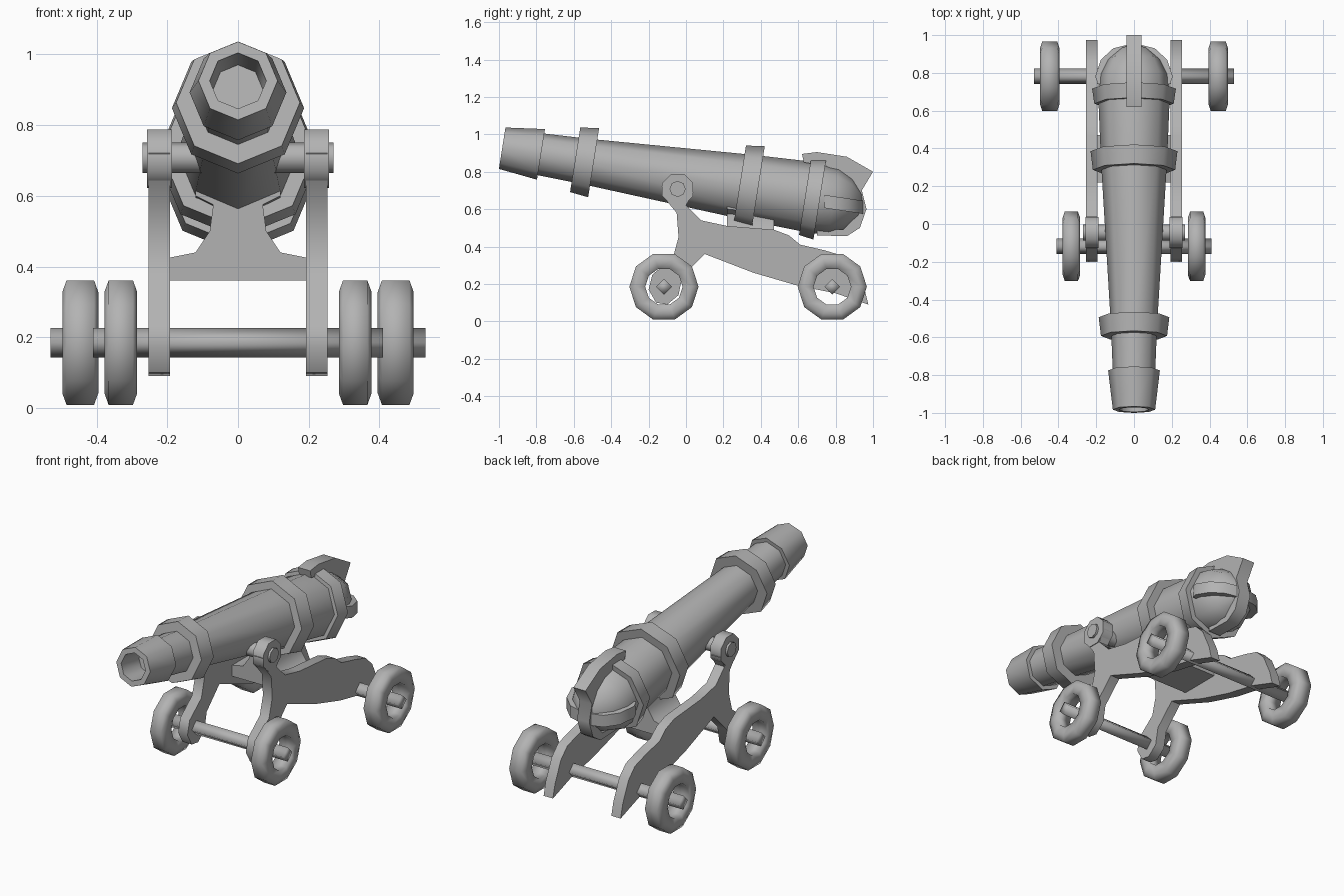
import bpy, bmesh
from math import sin, cos, pi, radians
from mathutils import Vector, Matrix

cube = bpy.data.objects.get("Cube")
if cube:
    bpy.data.objects.remove(cube)

grey = bpy.data.materials.new("iron grey")
grey.use_nodes = True
colour = (0.45, 0.45, 0.45, 1)
grey.diffuse_color = colour
grey.node_tree.nodes["Principled BSDF"].inputs["Base Color"].default_value = colour


def finish(name, bm, angle=60):
    bmesh.ops.recalc_face_normals(bm, faces=bm.faces)
    mesh = bpy.data.meshes.new(name)
    bm.to_mesh(mesh)
    bm.free()
    obj = bpy.data.objects.new(name, mesh)
    bpy.context.collection.objects.link(obj)
    mesh.materials.append(grey)
    bpy.ops.object.select_all(action='DESELECT')
    obj.select_set(True)
    bpy.context.view_layer.objects.active = obj
    bpy.ops.object.shade_smooth_by_angle(angle=radians(angle))
    return obj


def lathe(name, profile, matrix, sides=8, turn=0, closed=False, angle=60):
    """Spin (distance, radius) pairs about local y, then place with matrix."""
    bm = bmesh.new()
    rings = []
    for t, r in profile:
        ring = []
        for i in range(sides):
            a = 2 * pi * (i + turn) / sides
            ring.append(bm.verts.new(matrix @ Vector((r * sin(a), t, r * cos(a)))))
        rings.append(ring)
    pairs = list(zip(rings, rings[1:]))
    if closed:
        pairs.append((rings[-1], rings[0]))
    for a, b in pairs:
        for i in range(sides):
            j = (i + 1) % sides
            bm.faces.new((a[i], a[j], b[j], b[i]))
    if not closed:
        bm.faces.new(rings[0])
        bm.faces.new(rings[-1])
    return finish(name, bm, angle)


def prism(name, points, low, high, place):
    """Extrude a 2D outline between two levels; place maps (u, v, level) to space."""
    bm = bmesh.new()
    a = [bm.verts.new(place(u, v, low)) for u, v in points]
    b = [bm.verts.new(place(u, v, high)) for u, v in points]
    bm.faces.new(a)
    bm.faces.new(b)
    for i in range(len(a)):
        j = (i + 1) % len(a)
        bm.faces.new((a[i], a[j], b[j], b[i]))
    return finish(name, bm, 50)


def across(y, z):
    """Frame whose local y runs along world x."""
    return Matrix.Translation((0, y, z)) @ Matrix.Rotation(-pi / 2, 4, 'Z')


# Barrel, tilted nose up, with bored muzzle and domed breech
tilt = Matrix.Translation((0, 0, 0.77)) @ Matrix.Rotation(radians(-9), 4, 'X')
lathe("barrel", [(-0.8, 0.112), (-0.55, 0.122), (0.34, 0.175), (0.7, 0.19), (0.8, 0.185),
                 (0.88, 0.145), (0.94, 0.075), (0.96, 0.01)], tilt)
lathe("muzzle", [(-0.84, 0.07), (-0.995, 0.08), (-0.995, 0.112), (-0.785, 0.137),
                 (-0.785, 0.1)], tilt)
for name, mid, half, r in (("front_band", -0.55, 0.05, 0.187),
                           ("middle_band", 0.34, 0.05, 0.23),
                           ("rear_band", 0.685, 0.04, 0.222)):
    lathe(name, [(mid - half, 0.1), (mid - half, r - 0.012), (mid + half, r),
                 (mid + half, 0.1)], tilt)

# Straps around the breech
prism("breech_strap", [(0.62, 0.895), (0.7, 0.905), (0.86, 0.88), (1.0, 0.8), (0.94, 0.7),
                       (0.965, 0.6), (0.93, 0.5), (0.86, 0.455), (0.7, 0.46), (0.7, 0.49),
                       (0.84, 0.49), (0.9, 0.55), (0.925, 0.62), (0.9, 0.7), (0.84, 0.78),
                       (0.75, 0.83), (0.63, 0.85)],
      -0.04, 0.04, lambda u, v, w: (w, u, v))
for side, s in (("left", 1), ("right", -1)):
    prism(side + "_breech_handle", [(0.15, 0.74), (0.19, 0.74), (0.205, 0.78), (0.175, 0.87),
                                    (0.11, 0.93), (0.03, 0.95), (0.03, 0.9), (0.08, 0.89),
                                    (0.14, 0.84), (0.165, 0.78)],
          0.6, 0.67, lambda u, v, w: (s * u, v, w - 0.15 * (v - 0.78)))

# Carriage cheeks
cheek = [(-0.13, 0.72), (-0.1, 0.64), (-0.05, 0.58), (-0.04, 0.45), (-0.07, 0.34),
         (-0.18, 0.25), (-0.2, 0.17), (-0.16, 0.1), (-0.1, 0.09), (-0.04, 0.14),
         (-0.02, 0.24), (0.1, 0.36), (0.36, 0.26), (0.6, 0.19), (0.8, 0.15), (0.975, 0.09),
         (0.955, 0.17), (0.9, 0.29), (0.84, 0.35), (0.74, 0.38), (0.61, 0.41), (0.55, 0.46),
         (0.47, 0.49), (0.22, 0.51), (0.08, 0.54), (0.0, 0.62), (0.04, 0.69), (-0.04, 0.75)]
for side, s in (("left", 1), ("right", -1)):
    prism(side + "_cheek", cheek, 0.192, 0.253, lambda u, v, w: (s * w, u, v))
    ends = sorted((s * 0.187, s * 0.257))
    lathe(side + "_trunnion_boss", [(x, 0.09) for x in ends], across(-0.045, 0.705), turn=0.5)
lathe("trunnion", [(-0.27, 0.043), (0.27, 0.043)], across(-0.045, 0.708))

# Saddle between the cheeks
half = [(0.195, 0.36), (0.195, 0.425), (0.12, 0.44), (0.08, 0.5), (0.07, 0.575),
        (0.12, 0.6), (0.12, 0.66)]
prism("saddle", half + [(-x, z) for x, z in reversed(half)], 0.22, 0.47,
      lambda u, v, w: (u, w, v - max(0, v - 0.5) * (w - 0.22)))

# Axles and wheels
for end, y, reach, inner, outer in (("front", -0.118, 0.41, 0.285, 0.378),
                                    ("rear", 0.782, 0.53, 0.395, 0.497)):
    place = across(y, 0.185)
    lathe(end + "_axle", [(-reach, 0.042), (reach, 0.042)], place, sides=4, angle=91)
    for side, s in (("left", 1), ("right", -1)):
        a, b = s * inner, s * outer
        lathe(f"{end}_{side}_wheel", [(a, 0.1), (a, 0.15), (a + s * 0.012, 0.185),
                                      (b - s * 0.012, 0.185), (b, 0.15), (b, 0.1)],
              place, sides=10, turn=0.5, closed=True, angle=91)
